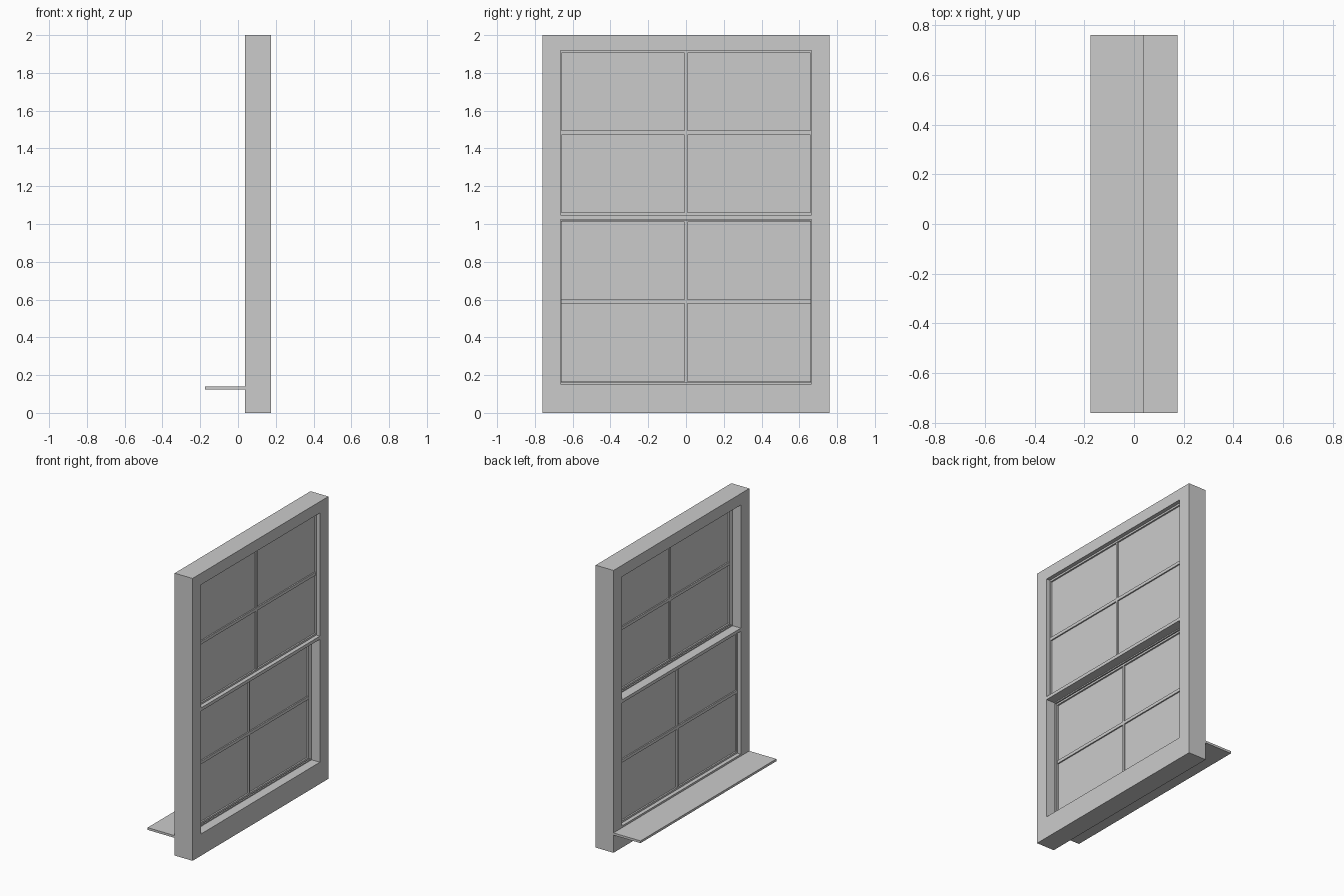
import bpy

if "Cube" in bpy.data.objects:
    bpy.data.objects.remove(bpy.data.objects["Cube"])

XB, XF = 0.036, 0.176      # frame back and front faces
YW = 0.76                  # half width
YO = 0.665                 # half width of the opening


def build(name, boxes):
    """One mesh object made of axis-aligned boxes (x0, x1, y0, y1, z0, z1)."""
    verts, faces = [], []
    for x0, x1, y0, y1, z0, z1 in boxes:
        n = len(verts)
        verts += [(x, y, z) for x in (x0, x1) for y in (y0, y1) for z in (z0, z1)]
        quads = [(0, 1, 3, 2), (4, 6, 7, 5), (0, 4, 5, 1),
                 (2, 3, 7, 6), (0, 2, 6, 4), (1, 5, 7, 3)]
        faces += [tuple(n + i for i in q) for q in quads]
    mesh = bpy.data.meshes.new(name)
    mesh.from_pydata(verts, [], faces)
    obj = bpy.data.objects.new(name, mesh)
    bpy.context.collection.objects.link(obj)
    return obj


def ring(name, x0, x1, outer, inner):
    """Rectangular ring in the yz plane; outer/inner are (half_y, z0, z1)."""
    mesh = bpy.data.meshes.new(name)
    verts = []
    for x in (x0, x1):
        for h, a, b in (outer, inner):
            verts += [(x, -h, a), (x, h, a), (x, h, b), (x, -h, b)]
    faces = []
    for i in range(4):
        j = (i + 1) % 4
        faces += [(i, i + 4, j + 4, j), (8 + i, 8 + j, 12 + j, 12 + i),
                  (i, j, 8 + j, 8 + i), (4 + i, 12 + i, 12 + j, 4 + j)]
    mesh.from_pydata(verts, [], faces)
    obj = bpy.data.objects.new(name, mesh)
    bpy.context.collection.objects.link(obj)


# Outer casing and the full-depth meeting bar
ring("window_frame", XB, XF, (YW, 0, 2), (YO, 0.154, 1.919))
build("meeting_bar", [(XB, XF, -YO, YO, 1.024, 1.047)])

# Projecting sill
build("sill", [(-0.176, XB, -YW, YW, 0.125, 0.141)])

# Two sashes on separate tracks, each with rails, crossed bars and glass
for label, x0, x1, z0, z1 in (("lower", 0.064, 0.092, 0.154, 1.024),
                              ("upper", 0.120, 0.148, 1.047, 1.919)):
    rail, stile, bar = 0.013, 0.006, 0.011
    mid, xm = (z0 + z1) / 2, (x0 + x1) / 2
    ring(label + "_sash", x0, x1, (YO, z0, z1), (YO - stile, z0 + rail, z1 - rail))
    build(label + "_glazing_bars", [
        (x0 + 0.002, x1 - 0.002, -0.008, 0.008, z0 + rail, z1 - rail),
        (x0 + 0.002, x1 - 0.002, -YO + stile, YO - stile, mid - bar, mid + bar)])
    build(label + "_glass", [(xm - 0.003, xm + 0.003, -YO + stile, YO - stile,
                              z0 + rail, z1 - rail)])
    # Parting bead between the two tracks
    ring(label + "_parting_bead", 0.101, 0.111, (YO, z0, z1),
         (YO - 0.005, z0 + 0.008, z1 - 0.008))
